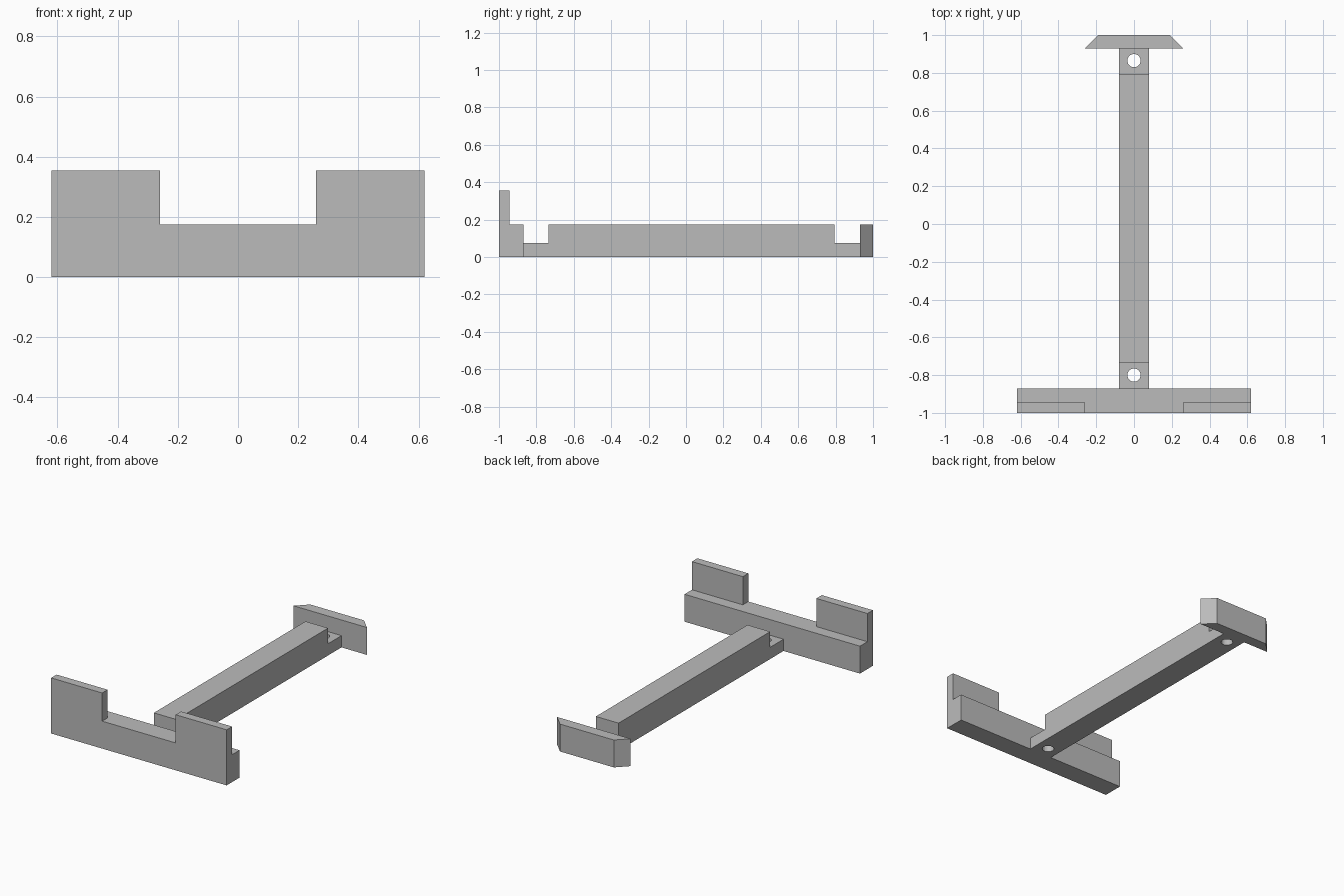
import bpy
import bmesh
from mathutils import Matrix, Vector

if "Cube" in bpy.data.objects:
    bpy.data.objects.remove(bpy.data.objects["Cube"])

# Single plain material
GREY = (0.5, 0.5, 0.5, 1)
mat = bpy.data.materials.new("plain grey")
mat.use_nodes = True
mat.diffuse_color = GREY
mat.node_tree.nodes["Principled BSDF"].inputs["Base Color"].default_value = GREY

TOP = 0.175        # height of bar, ledge and end plate
BAR_HALF = 0.08    # half width of the bar
FRONT, WALL_BACK, LEDGE_BACK = -1, -0.945, -0.87
PLATE_FRONT, BACK = 0.93, 1


def extrude(name, points, offset):
    """Extrude a closed 3D outline along an offset."""
    bm = bmesh.new()
    face = bm.faces.new([bm.verts.new(p) for p in points])
    result = bmesh.ops.extrude_face_region(bm, geom=[face])
    moved = [g for g in result["geom"] if isinstance(g, bmesh.types.BMVert)]
    bmesh.ops.translate(bm, verts=moved, vec=Vector(offset))
    bmesh.ops.recalc_face_normals(bm, faces=bm.faces)
    return finish(name, bm)


def finish(name, bm):
    mesh = bpy.data.meshes.new(name)
    bm.to_mesh(mesh)
    bm.free()
    mesh.materials.append(mat)
    obj = bpy.data.objects.new(name, mesh)
    bpy.context.collection.objects.link(obj)
    return obj


def drill(obj, y, radius=0.035):
    """Cut a vertical round hole through the object."""
    bm = bmesh.new()
    bmesh.ops.create_cone(bm, cap_ends=True, segments=32, radius1=radius,
                          radius2=radius, depth=1,
                          matrix=Matrix.Translation((0, y, 0)))
    cutter = finish("hole_cutter", bm)
    cutter.hide_render = True
    mod = obj.modifiers.new("hole", 'BOOLEAN')
    mod.operation, mod.solver, mod.object = 'DIFFERENCE', 'EXACT', cutter
    bpy.context.view_layer.objects.active = obj
    bpy.ops.object.modifier_apply(modifier=mod.name)
    bpy.data.objects.remove(cutter)


# Front wall with two raised ends
half = [(0.26, TOP), (0.26, 0.355), (0.62, 0.355), (0.62, 0)]
outline = half + [(-x, z) for x, z in reversed(half)]
extrude("front_wall", [(x, FRONT, z) for x, z in outline],
        (0, WALL_BACK - FRONT, 0))

# Ledge behind the wall
ledge = [(-0.62, 0), (0.62, 0), (0.62, TOP), (-0.62, TOP)]
extrude("front_ledge", [(x, WALL_BACK, z) for x, z in ledge],
        (0, LEDGE_BACK - WALL_BACK, 0))

# Long bar with a low drilled tab at each end
TAB = 0.075
side = [(LEDGE_BACK, 0), (PLATE_FRONT, 0), (PLATE_FRONT, TAB), (0.795, TAB),
        (0.795, TOP), (-0.735, TOP), (-0.735, TAB), (LEDGE_BACK, TAB)]
bar = extrude("long_bar", [(-BAR_HALF, y, z) for y, z in side],
              (2 * BAR_HALF, 0, 0))
for hole_y in (-0.8, 0.865):
    drill(bar, hole_y)

# Back plate with bevelled ends
plate = [(-0.26, PLATE_FRONT), (0.26, PLATE_FRONT), (0.19, BACK), (-0.19, BACK)]
extrude("back_plate", [(x, y, 0) for x, y in plate], (0, 0, TOP))
